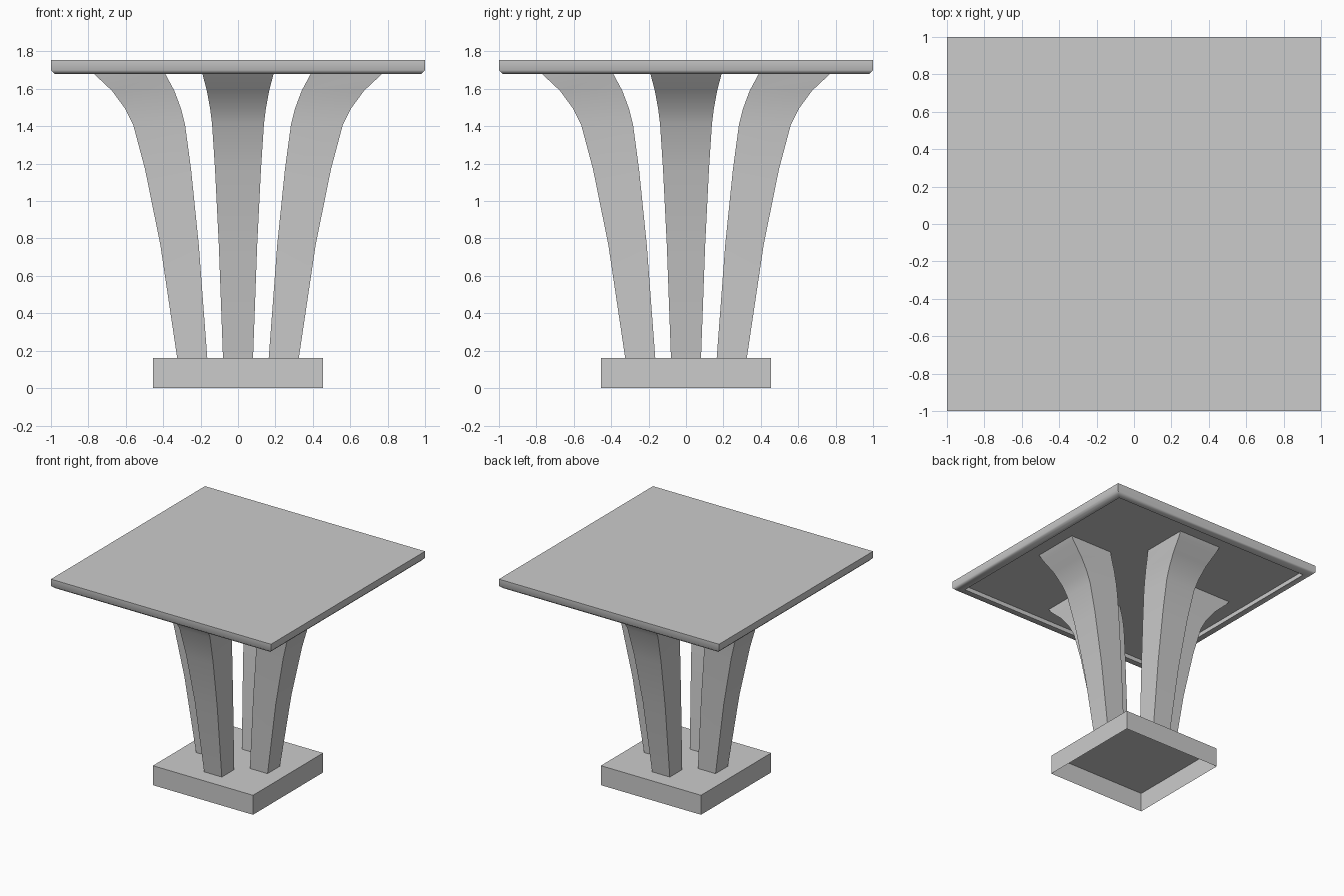
import bpy, bmesh, math
from mathutils import Matrix

if "Cube" in bpy.data.objects:
    bpy.data.objects.remove(bpy.data.objects["Cube"])


def loft(name, sections, cap_start=False, cap_end=False, turn=0.0, smooth=None):
    """Skin rectangular sections given as (x0, x1, half_y, z)."""
    bm = bmesh.new()
    rings = [[bm.verts.new((x, y, z)) for x, y in
              ((x0, -h), (x1, -h), (x1, h), (x0, h))]
             for x0, x1, h, z in sections]
    for a, b in zip(rings, rings[1:]):
        for i in range(4):
            j = (i + 1) % 4
            bm.faces.new((a[i], a[j], b[j], b[i]))
    if cap_start:
        bm.faces.new(rings[0][::-1])
    if cap_end:
        bm.faces.new(rings[-1])
    bmesh.ops.transform(bm, matrix=Matrix.Rotation(turn, 4, 'Z'), verts=bm.verts)
    mesh = bpy.data.meshes.new(name)
    bm.to_mesh(mesh)
    bm.free()
    obj = bpy.data.objects.new(name, mesh)
    bpy.context.collection.objects.link(obj)
    if smooth:
        bpy.ops.object.select_all(action='DESELECT')
        obj.select_set(True)
        bpy.context.view_layer.objects.active = obj
        bpy.ops.object.shade_smooth_by_angle(angle=math.radians(smooth))
    return obj


def square(half, z):
    return (-half, half, half, z)


# Plinth: shallow box, open underneath
loft("base_plinth", [square(0.455, 0), square(0.455, 0.16)], cap_end=True)

# Table top: recessed underside, rim, chamfered lower edge
loft("table_top",
     [square(0.93, 1.715), square(0.93, 1.68), square(0.98, 1.68),
      square(1.0, 1.70), square(1.0, 1.755)],
     cap_start=True, cap_end=True, smooth=50)

# Four flared legs: every section is the same square scaled about the centre axis
leg_profile = [(0.325, 0.16), (0.415, 0.765), (0.497, 1.17), (0.561, 1.41),
               (0.604, 1.495), (0.674, 1.59), (0.77, 1.68), (0.795, 1.715)]
leg_sections = [(r * 0.505, r, r * 0.247, z) for r, z in leg_profile]
for i, side in enumerate(("right", "back", "left", "front")):
    loft(side + "_leg", leg_sections, turn=i * math.pi / 2, smooth=40)
